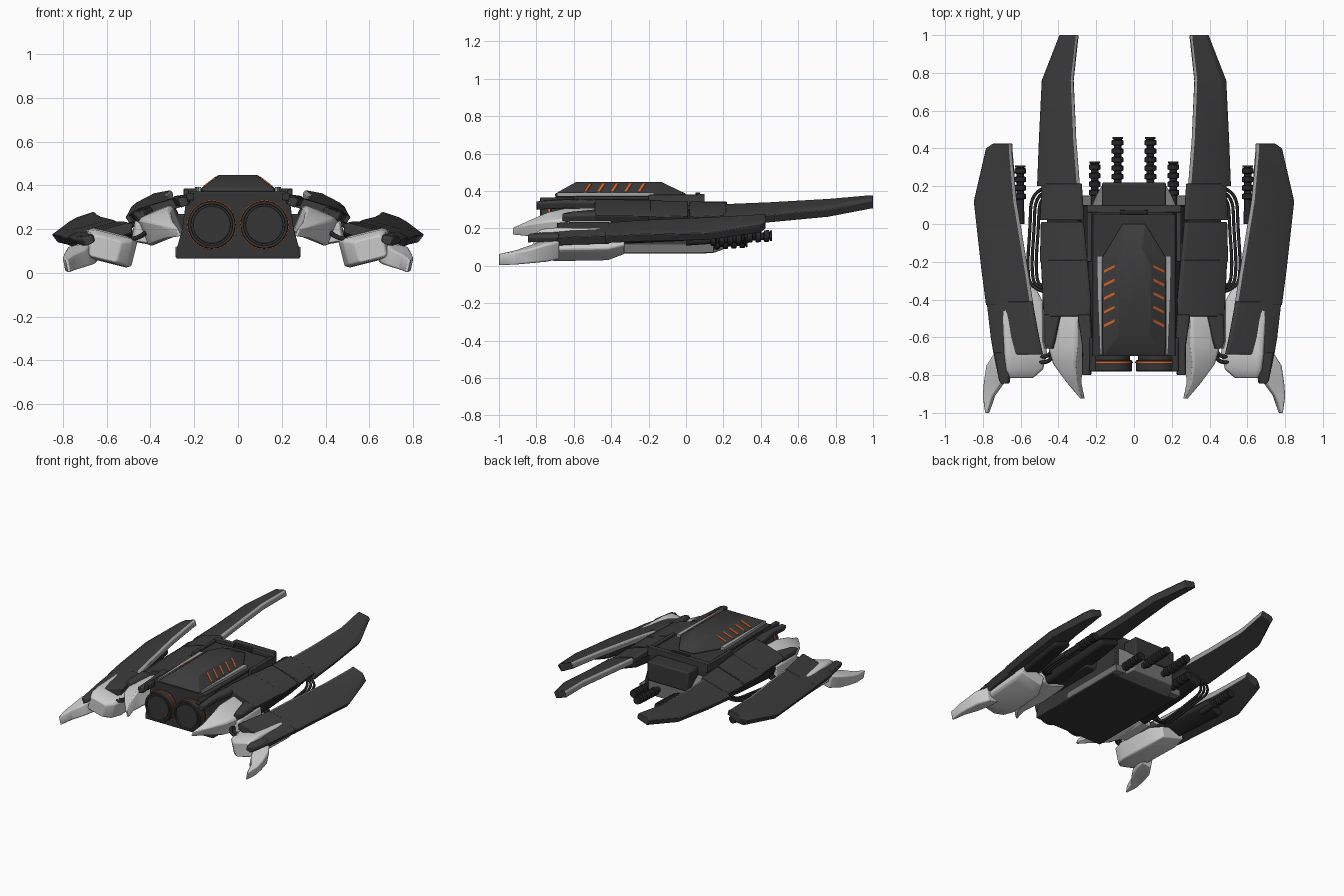
import bpy, bmesh, math
from mathutils import Vector

if "Cube" in bpy.data.objects:
    bpy.data.objects.remove(bpy.data.objects["Cube"])


def mat(name, r, g, b):
    m = bpy.data.materials.new(name)
    m.diffuse_color = (r, g, b, 1)
    m.use_nodes = True
    m.node_tree.nodes["Principled BSDF"].inputs["Base Color"].default_value = m.diffuse_color
    return m


CHAR = mat("charcoal armour", .045, .045, .046)
DARK = mat("dark hull", .036, .036, .037)
BLACK = mat("black metal", .02, .02, .022)
WHITE = mat("pale shell", .6, .6, .6)
LIGHT = mat("light metal", .36, .36, .36)
GREY = mat("grey metal", .17, .17, .17)
ORANGE = mat("orange glow", .75, .13, .02)


def finish(name, bm, mats, bevel=0, mirror=False, smooth=30):
    bmesh.ops.recalc_face_normals(bm, faces=bm.faces)
    me = bpy.data.meshes.new(name)
    bm.to_mesh(me)
    bm.free()
    ob = bpy.data.objects.new(name, me)
    bpy.context.collection.objects.link(ob)
    for m in mats:
        me.materials.append(m)
    if bevel:
        b = ob.modifiers.new("bevel", 'BEVEL')
        b.width, b.segments, b.limit_method = bevel, 2, 'ANGLE'
    if mirror:
        ob.modifiers.new("mirror", 'MIRROR').use_mirror_merge = False
    bpy.ops.object.select_all(action='DESELECT')
    ob.select_set(True)
    bpy.context.view_layer.objects.active = ob
    bpy.ops.object.shade_smooth_by_angle(angle=math.radians(smooth))
    return ob


def loft(name, rings, mats, side_mat=None, **kw):
    """Skin rings of equal point count; side_mat maps a side index to a slot."""
    bm = bmesh.new()
    vs = [[bm.verts.new(p) for p in r] for r in rings]
    n = len(rings[0])
    for a, b in zip(vs, vs[1:]):
        for i in range(n):
            j = (i + 1) % n
            f = bm.faces.new((a[i], a[j], b[j], b[i]))
            f.material_index = (side_mat or {}).get(i, 0)
    bm.faces.new(vs[0])
    bm.faces.new(vs[-1])
    return finish(name, bm, mats, **kw)


def box(name, x0, x1, y0, y1, z0, z1, m, bevel=.004, mirror=False):
    rings = [[(x0, y, z0), (x1, y, z0), (x1, y, z1), (x0, y, z1)] for y in (y0, y1)]
    return loft(name, rings, [m], bevel=bevel, mirror=mirror)


def plate(name, stations, t=.045, rim=False):
    """Tilted armour plate: stations are (y, x_in, z_in, x_out, z_out)."""
    rings = []
    for y, xi, zi, xo, zo in stations:
        a, d = Vector((xi, y, zi)), Vector((xo - xi, 0, zo - zi))
        n = Vector((-d.z, 0, d.x)).normalized()
        rings.append([a - n * .012, a + d * .06, a + d * .8 + n * .012, a + d,
                      a + d * .95 - n * t, a + d * .06 - n * t])
    loft(name, rings, [CHAR, LIGHT], {0: 1, 5: 1} if rim else None, bevel=.004, mirror=True)


def limb(name, stations, m, tilt=-20, bevel=.012, k=.82):
    """Tapered block: stations are (y, centre x, centre z, width, height)."""
    c, s = math.cos(math.radians(tilt)), math.sin(math.radians(tilt))
    rings = [[(cx + u * w / 2 * c - v * h / 2 * s, y, cz + u * w / 2 * s + v * h / 2 * c)
              for u, v in ((-1, -k), (-k, -1), (k, -1), (1, -k), (1, k), (k, 1), (-k, 1), (-1, k))]
             for y, cx, cz, w, h in stations]
    loft(name, rings, [m], bevel=bevel, mirror=True, smooth=40)


def lathe(name, x, z, prof, mats, n=24, dz=0):
    """Turned part along y: prof is (y, radius); dz tilts it."""
    rings = [[(x + r * math.cos(2 * math.pi * i / n), y, z + dz * (y - prof[0][0]) + r * math.sin(2 * math.pi * i / n))
              for i in range(n)] for y, r in prof]
    return loft(name, rings, mats, mirror=True)


def cable(name, pts, r, m):
    for sx in (1, -1):
        cu = bpy.data.curves.new(name, 'CURVE')
        cu.dimensions, cu.bevel_depth, cu.bevel_resolution, cu.use_fill_caps = '3D', r, 2, True
        sp = cu.splines.new('NURBS')
        sp.points.add(len(pts) - 1)
        sp.use_endpoint_u, sp.order_u, sp.resolution_u = True, 3, 8
        for p, (x, y, z) in zip(sp.points, pts):
            p.co = (x * sx, y, z, 1)
        cu.materials.append(m)
        bpy.context.collection.objects.link(bpy.data.objects.new(name, cu))


# hull body and rear block
half = [(.283, .065), (.28, .11), (.255, .2), (.24, .31), (.2, .365)]
sec = half + [(-x, z) for x, z in reversed(half)]
loft("hull", [[(x, y, z) for x, z in sec] for y in (-.7, .1)], [DARK], bevel=.006)
box("belly_side_plate", .2, .285, -.37, .15, .07, .12, GREY, mirror=True)
box("rear_block", -.17, .17, .08, .22, .2, .345, DARK, .01)
loft("rear_ramp", [[(-w, y, z0), (w, y, z0), (w, y, z1), (-w, y, z1)]
                   for y, w, z0, z1 in ((.08, .23, .065, .3), (.15, .2, .07, .25), (.205, .17, .09, .2))], [GREY], bevel=.006)

# top deck frame
box("deck_plate", -.22, .22, -.7, .05, .355, .372, DARK)
box("deck_side_rim", .225, .25, -.2, .1, .32, .38, CHAR, mirror=True)
box("deck_rear_rim", -.25, .25, .06, .1, .32, .385, CHAR)
box("deck_latch", -.075, .075, .05, .075, .365, .392, BLACK)
loft("deck_rail", [[(x0, y, .35), (x1, y, .35), (x1, y, .392), (x0, y, .392)]
                   for y, x0, x1 in ((-.69, .17, .18), (-.4, .17, .192), (-.17, .168, .197))], [LIGHT], mirror=True)
box("rail_foot", .2, .235, -.78, -.6, .33, .365, DARK, mirror=True)

# sloped hood with orange slits
base = [(.165, -.7), (.17, -.18), (.06, 0)]
top = [(.085, -.59), (.09, -.22), (.04, -.13)]
loft("hood", [[(x, y, z) for x, y in o] + [(-x, y, z) for x, y in reversed(o)]
              for o, z in ((base, .372), (base, .385), (top, .447))], [CHAR], bevel=.004)
for i in range(5):
    y = -.235 - .072 * i
    loft("hood_slit", [[(x, yy - .007, z - .006), (x, yy + .007, z - .006), (x, yy + .007, z + .005), (x, yy - .007, z + .005)]
                       for x, yy, z in ((.158, y - .016, .393), (.102, y + .012, .436))], [ORANGE], mirror=True)

# twin front engines
lathe("engine", .12, .22, [(-.64, .1), (-.72, .1), (-.722, .11), (-.775, .11), (-.78, .106), (-.78, .096),
                           (-.77, .094), (-.77, .086), (-.775, .084)], [DARK], 40)
lathe("engine_glow_ring", .12, .22, [(-.737, .105), (-.736, .1135), (-.727, .1135), (-.726, .105)], [ORANGE], 40)

# inner wings: overlapping panels and long blade
plate("inner_blade", [(.2, .29, .335, .515, .255), (.45, .31, .345, .505, .27),
                      (.76, .325, .362, .49, .3), (.985, .303, .38, .402, .345), (1, .303, .38, .398, .346)], rim=True)
plate("inner_panel_rear", [(.215, .28, .345, .49, .268), (.02, .268, .35, .5, .262)])
plate("inner_panel_middle", [(.01, .27, .352, .495, .266), (-.2, .25, .355, .5, .262)])
plate("inner_panel_front", [(-.19, .25, .358, .495, .266), (-.4, .232, .36, .485, .268), (-.49, .235, .36, .48, .268)])
plate("inner_finger_outer", [(-.48, .395, .305, .48, .268), (-.62, .425, .29, .48, .265), (-.66, .435, .28, .465, .265)], .055)
plate("inner_finger_inner", [(-.48, .235, .36, .3, .335), (-.65, .225, .358, .275, .338), (-.8, .235, .345, .275, .33)], .035)

# outer wings
plate("outer_blade", [(-.43, .535, .235, .785, .16), (-.24, .565, .25, .81, .168), (.12, .625, .265, .85, .175),
                      (.4, .655, .28, .785, .215), (.425, .655, .283, .75, .235)], rim=True)
plate("outer_panel_front", [(-.41, .54, .24, .782, .16), (-.6, .505, .24, .76, .155), (-.69, .485, .235, .745, .15)], .05)
plate("outer_finger", [(-.68, .655, .19, .745, .15), (-.83, .665, .175, .715, .15), (-.845, .67, .165, .705, .15)], .03)

# pale arms and claws
limb("inner_arm", [(-.4, .36, .215, .16, .11), (-.49, .35, .225, .16, .13), (-.65, .355, .215, .17, .14),
                   (-.74, .35, .21, .13, .12), (-.84, .317, .2, .06, .07), (-.925, .272, .185, .012, .035)], WHITE, -22, .008)
limb("inner_arm_knuckle", [(-.4, .43, .19, .1, .09), (-.62, .43, .185, .1, .1), (-.66, .43, .18, .08, .08)], WHITE, 10, .006)
limb("outer_arm", [(-.33, .62, .12, .18, .08), (-.42, .6, .115, .23, .13), (-.69, .585, .115, .23, .14),
                   (-.77, .59, .115, .2, .13), (-.815, .605, .11, .13, .1)], WHITE, 14, .006)
limb("outer_claw", [(-.68, .69, .09, .08, .1), (-.75, .715, .08, .12, .1), (-.84, .74, .06, .1, .08),
                    (-.91, .768, .045, .055, .07), (-1, .777, .033, .012, .06)], WHITE, -12, .006)

# mechanisms under the wings
limb("inner_wing_core", [(-.45, .36, .22, .2, .1), (0, .37, .24, .18, .08), (.18, .37, .25, .16, .06)], BLACK)
limb("outer_wing_core", [(-.35, .63, .165, .14, .06), (.05, .68, .18, .14, .05)], BLACK)
box("shoulder_link", .22, .34, -.55, -.1, .19, .27, DARK, .01, True)

# cables
for k in range(3):
    o = .022 * k
    cable("side_cable", [(.47, .19 - o, .23), (.545 - o, .17 - o, .2), (.55 - o, -.02, .185), (.565 - o, -.22, .17),
                         (.55 - o, -.34, .16), (.47, -.36 + o, .19)], .009, BLACK)
for k in range(2):
    cable("elbow_cable", [(.41, -.6 - .04 * k, .2), (.43, -.69 - .03 * k, .17), (.5, -.71 - .03 * k, .15),
                          (.58, -.67 - .03 * k, .15)], .011, BLACK)

# ribbed rear barrels
for name, x, z, y0, y1, ribs in (("long_barrel", .087, .145, .15, .46, 5), ("short_barrel", .208, .115, .08, .33, 4),
                                 ("wing_barrel", .602, .13, .0, .31, 4)):
    prof, y = [(y0, .022)], y1 - .045 * ribs
    while y < y1 - .01:
        prof += [(y, .02), (y + .004, .031), (y + .028, .031), (y + .032, .02)]
        y += .045
    prof += [(y1 - .012, .02), (y1 - .01, .028), (y1, .028)]
    lathe(name, x, z, prof, [BLACK], 16, .05)
